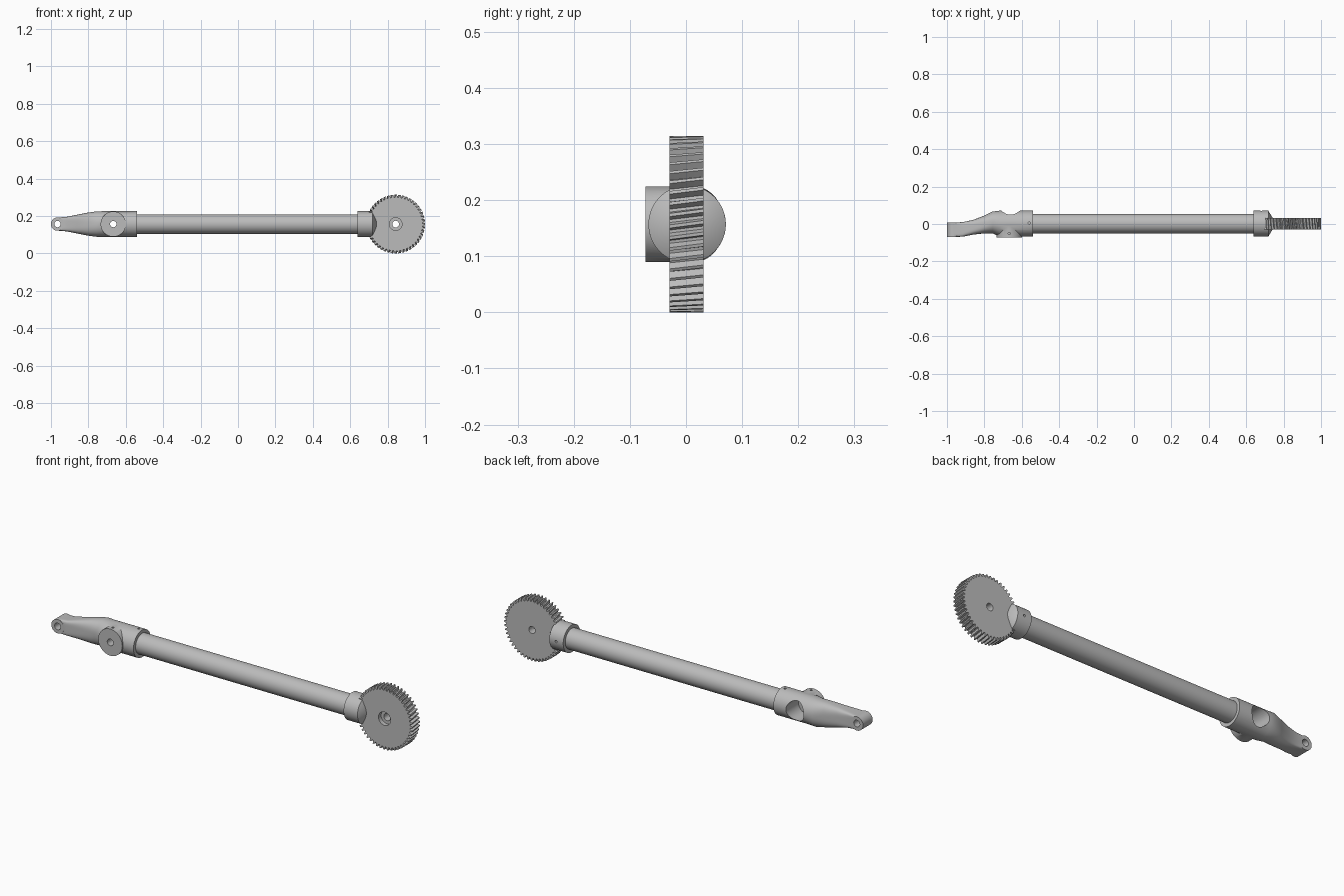
import bpy, bmesh
from math import sin, cos, pi, copysign
from mathutils import Vector

cube = bpy.data.objects.get("Cube")
if cube:
    bpy.data.objects.remove(cube, do_unlink=True)

grey = bpy.data.materials.new("plain grey")
grey.use_nodes = True
COLOUR = (0.5, 0.5, 0.5, 1)
grey.diffuse_color = COLOUR
grey.node_tree.nodes["Principled BSDF"].inputs["Base Color"].default_value = COLOUR

YC, ZC = 0.002, 0.157          # shaft centre line
BOSS_X, EYE_X, GEAR_X = -0.667, -0.965, 0.843


def skin(name, rings):
    """Closed solid through a list of equal-length point rings."""
    bm = bmesh.new()
    loops = [[bm.verts.new(p) for p in ring] for ring in rings]
    n = len(loops[0])
    for a, b in zip(loops, loops[1:]):
        for i in range(n):
            j = (i + 1) % n
            bm.faces.new((a[i], a[j], b[j], b[i]))
    bm.faces.new(loops[0][::-1])
    bm.faces.new(loops[-1])
    bmesh.ops.recalc_face_normals(bm, faces=bm.faces)
    mesh = bpy.data.meshes.new(name)
    bm.to_mesh(mesh)
    bm.free()
    mesh.materials.append(grey)
    obj = bpy.data.objects.new(name, mesh)
    bpy.context.collection.objects.link(obj)
    return obj


def turned(name, axis, centre, profile, n=64):
    """Solid of revolution; profile holds (position along axis, radius)."""
    rings = []
    for t, r in profile:
        ring = []
        for i in range(n):
            u, v = r * cos(2 * pi * i / n), r * sin(2 * pi * i / n)
            p = {"x": (t, u, v), "y": (u, t, v), "z": (u, v, t)}[axis]
            ring.append(Vector(p) + Vector(centre))
        rings.append(ring)
    return skin(name, rings)


def combine(obj, other, operation):
    mod = obj.modifiers.new("combine", "BOOLEAN")
    mod.operation, mod.object, mod.solver = operation, other, "EXACT"
    bpy.context.view_layer.objects.active = obj
    bpy.ops.object.modifier_apply(modifier=mod.name)
    bpy.data.objects.remove(other, do_unlink=True)


def drill(obj, axis, centre, start, end, r, n=40):
    cutter = turned("cutter", axis, centre, [(start, r), (end, r)], n)
    cutter.hide_render = True
    combine(obj, cutter, "DIFFERENCE")


def smooth(obj, angle=0.6):
    bpy.ops.object.select_all(action="DESELECT")
    obj.select_set(True)
    bpy.context.view_layer.objects.active = obj
    bpy.ops.object.shade_smooth_by_angle(angle=angle)


# Shaft
shaft = turned("shaft", "x", (0, YC, ZC), [(-0.585, 0.052), (0.70, 0.052)])

# Collar that holds the gear, with a bevelled end and a set screw hole
collar = turned("gear_collar", "x", (0, YC, ZC),
                [(0.64, 0.069), (0.718, 0.069), (0.742, 0.03)])
drill(collar, "y", (0.68, 0, ZC), 0.055, 0.1, 0.006, 16)

# Helical gear with a counterbored hub
TEETH, ROOT, TIP, TWIST = 48, 0.143, 0.157, 0.05
rings = []
for k in range(5):
    f = k / 4
    ring = []
    for i in range(TEETH):
        for part, r in ((-0.36, ROOT), (-0.14, TIP), (0.14, TIP), (0.36, ROOT)):
            a = 2 * pi * (i + part) / TEETH + TWIST * (f - 0.5)
            ring.append((GEAR_X + r * cos(a), -0.029 + 0.06 * f, ZC + r * sin(a)))
    rings.append(ring)
gear = skin("gear", rings)
drill(gear, "y", (GEAR_X, 0, ZC), -0.1, 0.1, 0.018)
drill(gear, "y", (GEAR_X, 0, ZC), -0.1, -0.008, 0.034)

# Rod end: round socket blending into a flat arm
# x, front y, back y, half height, squareness
sections = [(-0.54, -0.067, 0.071, 0.069, 2),
            (-0.72, -0.067, 0.071, 0.069, 2),
            (-0.755, -0.05, 0.067, 0.068, 2.2),
            (-0.80, -0.05, 0.045, 0.062, 2.7),
            (-0.86, -0.057, 0.022, 0.05, 3.6),
            (-0.915, -0.068, 0.010, 0.039, 6),
            (EYE_X, -0.068, 0.008, 0.035, 9)]
rings = []
for x, y0, y1, h, sq in sections:
    ring = []
    for i in range(64):
        a = 2 * pi * (i + 0.5) / 64
        c, s = cos(a), sin(a)
        u = copysign(abs(c) ** (2 / sq), c)
        v = copysign(abs(s) ** (2 / sq), s)
        ring.append((x, (y0 + y1) / 2 + u * (y1 - y0) / 2, ZC + v * h))
    rings.append(ring)
rod_end = skin("rod_end", rings)

# Rounded eye and side boss
combine(rod_end, turned("eye", "y", (EYE_X, 0, ZC),
                        [(-0.0685, 0.0353), (0.0085, 0.0353)]), "UNION")
combine(rod_end, turned("boss", "y", (BOSS_X, 0, ZC),
                        [(-0.072, 0.0675), (0.003, 0.0675)]), "UNION")

# Bolt pocket, pin holes and screw holes
drill(rod_end, "y", (BOSS_X + 0.007, 0, ZC), -0.03, 0.12, 0.05)
drill(rod_end, "y", (BOSS_X, 0, ZC), -0.1, 0.0, 0.017)
drill(rod_end, "y", (EYE_X, 0, ZC), -0.1, 0.1, 0.017)
drill(rod_end, "z", (BOSS_X, -0.051, 0), 0.19, 0.25, 0.006, 16)
drill(rod_end, "z", (-0.56, 0.005, 0), 0.212, 0.25, 0.006, 16)

for part in (shaft, collar, rod_end):
    smooth(part)
smooth(gear, 0.3)
